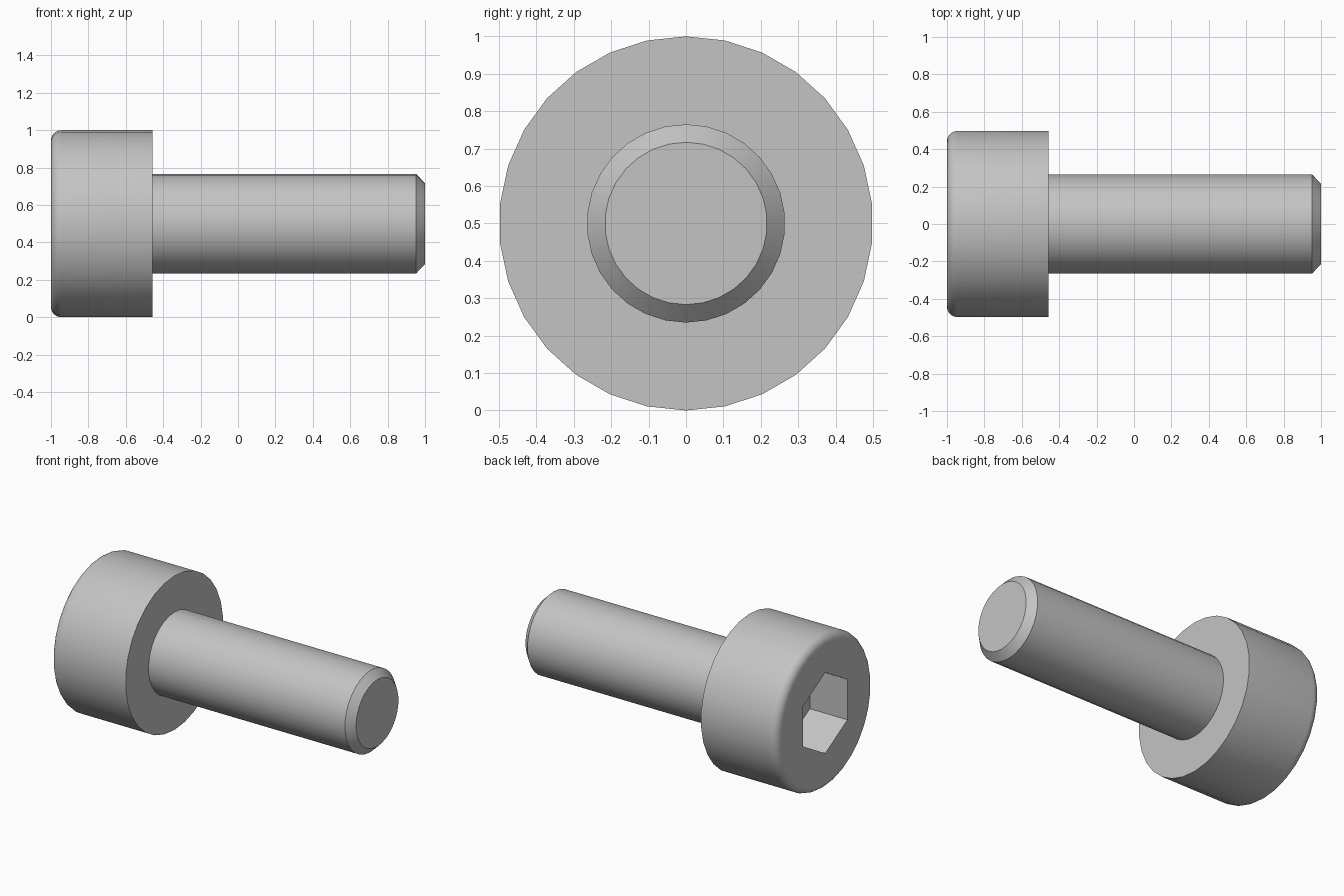
import bpy, bmesh
from math import sin, cos, radians, pi

cube = bpy.data.objects.get("Cube")
if cube:
    bpy.data.objects.remove(cube, do_unlink=True)

SIDES = 30
AXIS_Z = 0.5
HEAD_R, SHANK_R, TIP_R = 0.5, 0.265, 0.217
HEAD_X, SEAT_X, CHAMFER_X, TIP_X = -1, -0.457, 0.953, 1
FILLET = 0.055
SOCKET_R, SOCKET_DEPTH = 0.262, 0.27

steel = bpy.data.materials.new("steel grey")
steel.use_nodes = True
colour = (0.55, 0.55, 0.55, 1)
steel.diffuse_color = colour
steel.node_tree.nodes["Principled BSDF"].inputs["Base Color"].default_value = colour


def ring(bm, x, r, sides):
    """Ring of vertices around the screw axis, first one at the top."""
    angles = [2 * pi * i / sides for i in range(sides)]
    return [bm.verts.new((x, r * sin(a), AXIS_Z + r * cos(a))) for a in angles]


def lathe(bm, profile, sides):
    """Join rings along a profile of (x, radius) pairs."""
    rings = [ring(bm, x, r, sides) for x, r in profile]
    for a, b in zip(rings, rings[1:]):
        for i in range(sides):
            j = (i + 1) % sides
            bm.faces.new((a[i], a[j], b[j], b[i]))
    return rings


def loop_edges(bm, verts):
    return [bm.edges.get((v, verts[i - 1])) for i, v in enumerate(verts)]


def finish(bm, name):
    bmesh.ops.recalc_face_normals(bm, faces=bm.faces)
    mesh = bpy.data.meshes.new(name)
    bm.to_mesh(mesh)
    bm.free()
    mesh.materials.append(steel)
    obj = bpy.data.objects.new(name, mesh)
    bpy.context.collection.objects.link(obj)
    bpy.ops.object.select_all(action="DESELECT")
    obj.select_set(True)
    bpy.context.view_layer.objects.active = obj
    bpy.ops.object.shade_smooth_by_angle(angle=radians(30))
    return obj


# Head: rounded front rim, flat seat ring, hexagonal socket
bm = bmesh.new()
rim = [(HEAD_X + FILLET * (1 - sin(t)), HEAD_R - FILLET * (1 - cos(t)))
       for t in (pi / 2 * (1 - i / 6) for i in range(7))]
outer = lathe(bm, rim + [(SEAT_X, HEAD_R), (SEAT_X, SHANK_R)], SIDES)
socket = lathe(bm, [(HEAD_X, SOCKET_R), (HEAD_X + SOCKET_DEPTH, SOCKET_R)], 6)
bm.faces.new(socket[1])
bmesh.ops.triangle_fill(bm, use_beauty=True, normal=(-1, 0, 0),
                        edges=loop_edges(bm, outer[0]) + loop_edges(bm, socket[0]))
finish(bm, "screw_head")

# Shank: plain cylinder with a chamfered tip
bm = bmesh.new()
rings = lathe(bm, [(SEAT_X, SHANK_R), (CHAMFER_X, SHANK_R), (TIP_X, TIP_R)], SIDES)
bm.faces.new(rings[-1])
finish(bm, "screw_shank")
